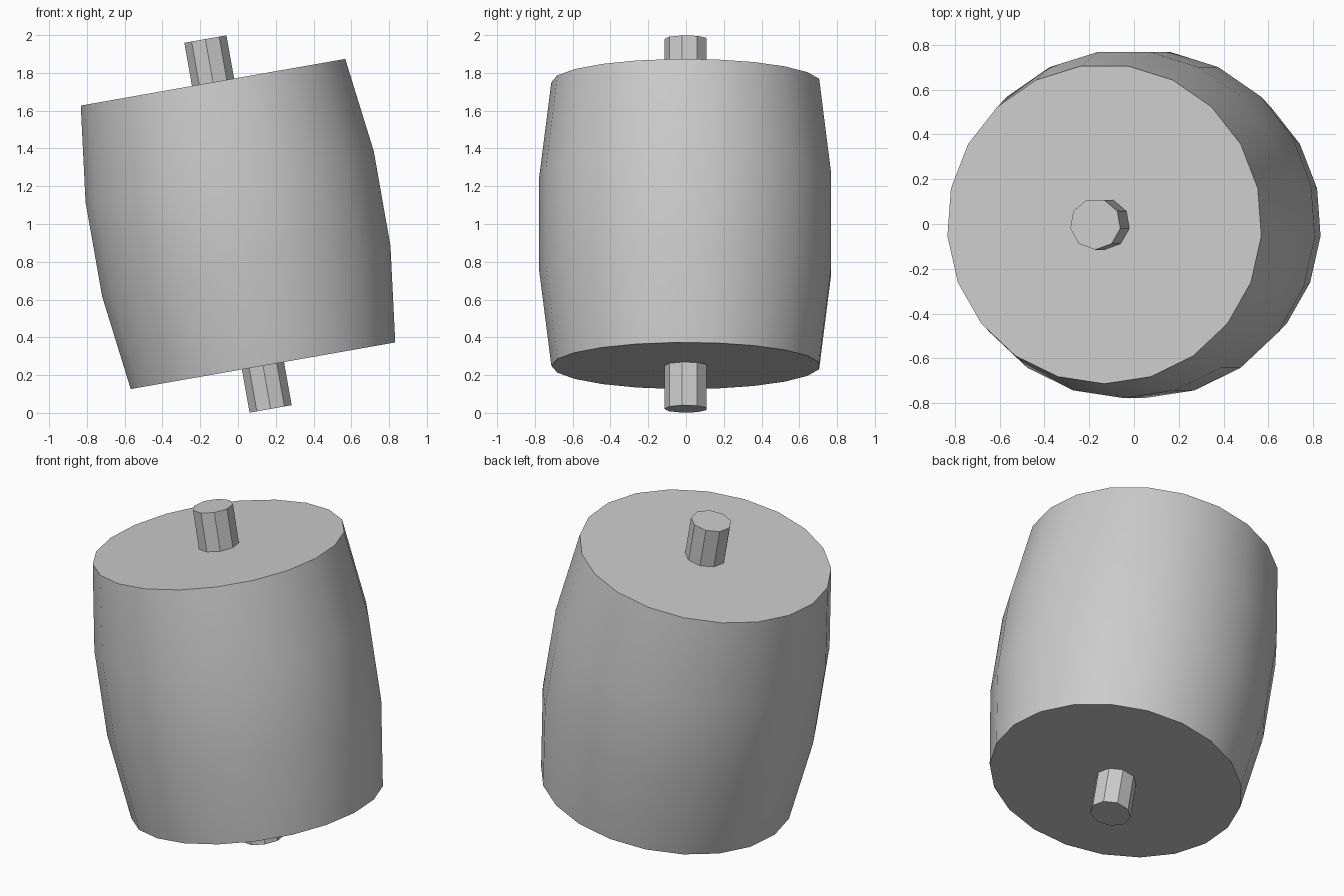
import bpy, bmesh, math
from mathutils import Matrix

cube = bpy.data.objects.get("Cube")
if cube:
    bpy.data.objects.remove(cube, do_unlink=True)

grey = bpy.data.materials.new("light grey")
grey.use_nodes = True
colour = (0.6, 0.6, 0.6, 1)
grey.diffuse_color = colour
grey.node_tree.nodes["Principled BSDF"].inputs["Base Color"].default_value = colour

TILT = Matrix.Translation((0, 0, 1)) @ Matrix.Rotation(math.radians(-10), 4, 'Y')


def lathe(name, profile, sides, smooth):
    """Capped solid of revolution from (radius, height) rings, leaning with the axis."""
    bm = bmesh.new()
    rings = []
    for radius, height in profile:
        angles = [-math.pi / 2 + math.tau * i / sides for i in range(sides)]
        rings.append([bm.verts.new((radius * math.cos(a), radius * math.sin(a), height))
                      for a in angles])
    for low, high in zip(rings, rings[1:]):
        for i in range(sides):
            j = (i + 1) % sides
            face = bm.faces.new((low[i], low[j], high[j], high[i]))
            face.smooth = smooth
    caps = [bm.faces.new(rings[0][::-1]), bm.faces.new(rings[-1])]
    # Crisp rims around the flat ends
    for cap in caps:
        for edge in cap.edges:
            edge.smooth = False
    bm.transform(TILT)
    mesh = bpy.data.meshes.new(name)
    bm.to_mesh(mesh)
    bm.free()
    mesh.materials.append(grey)
    obj = bpy.data.objects.new(name, mesh)
    bpy.context.collection.objects.link(obj)
    return obj


# Bulging barrel with smooth sides
lathe("barrel", [(0.713, -0.762), (0.777, -0.254), (0.777, 0.254), (0.713, 0.762)], 21, True)

# Faceted axle running through the barrel
lathe("axle", [(0.115, -0.994), (0.115, 0.994)], 9, False)
